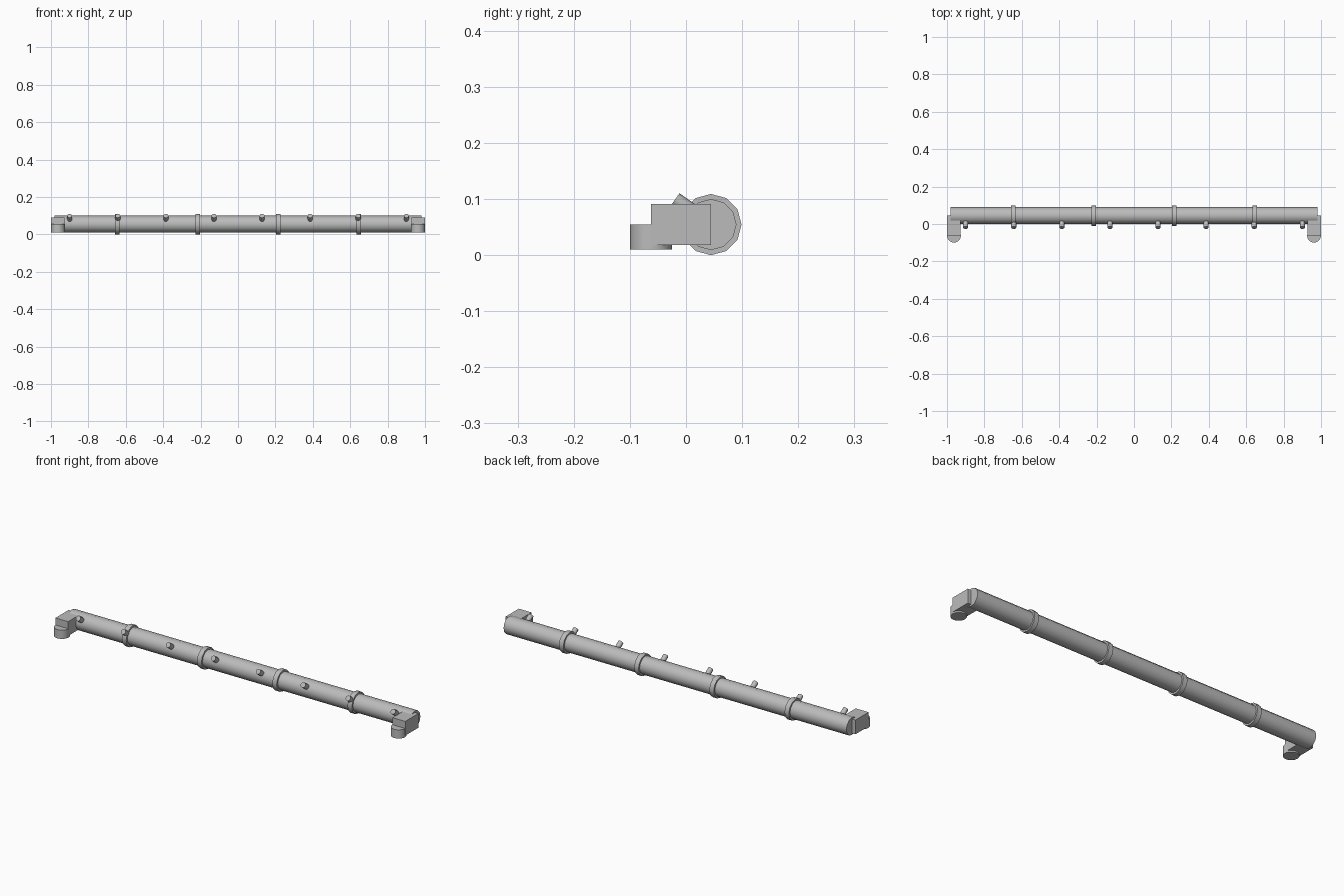
import bpy, bmesh, math
from mathutils import Matrix, Vector

if "Cube" in bpy.data.objects:
    bpy.data.objects.remove(bpy.data.objects["Cube"])

grey = bpy.data.materials.new("plain grey")
grey.diffuse_color = (0.5, 0.5, 0.5, 1)
grey.use_nodes = True
grey.node_tree.nodes["Principled BSDF"].inputs["Base Color"].default_value = grey.diffuse_color

CY, CZ = 0.0445, 0.0545  # pipe axis


def finish(name, bm):
    me = bpy.data.meshes.new(name)
    bm.to_mesh(me)
    bm.free()
    me.materials.append(grey)
    ob = bpy.data.objects.new(name, me)
    bpy.context.collection.objects.link(ob)
    bpy.ops.object.select_all(action='DESELECT')
    ob.select_set(True)
    bpy.context.view_layer.objects.active = ob
    bpy.ops.object.shade_smooth_by_angle(angle=math.radians(50))
    return ob


def rod(name, a, b, radius, sides):
    """Capped cylinder from point a to point b."""
    a, b = Vector(a), Vector(b)
    bm = bmesh.new()
    rot = (b - a).to_track_quat('Z', 'Y').to_matrix().to_4x4()
    bmesh.ops.create_cone(bm, cap_ends=True, segments=sides, radius1=radius,
                          radius2=radius, depth=(b - a).length,
                          matrix=Matrix.Translation((a + b) / 2) @ rot)
    return finish(name, bm)


def box(name, lo, hi):
    lo, hi = Vector(lo), Vector(hi)
    bm = bmesh.new()
    bmesh.ops.create_cube(bm, size=1, matrix=Matrix.Translation((lo + hi) / 2)
                          @ Matrix.Diagonal((*(hi - lo), 1)))
    return finish(name, bm)


# main pipe
rod("main_pipe", (-0.98, CY, CZ), (0.98, CY, CZ), 0.0455, 12)

# collar rings
for i in range(4):
    x = -0.645 + 0.43 * i
    rod("collar_ring", (x - 0.0125, CY, CZ), (x + 0.0125, CY, CZ), 0.0545, 12)

# nozzles, pointing forward and up
d = Vector((0, -math.cos(math.radians(35)), math.sin(math.radians(35))))
for i in range(8):
    c = Vector((-0.9 + 1.8 * i / 7, CY, CZ))
    rod("nozzle", c + d * 0.036, c + d * 0.078, 0.0135, 8)

# end brackets with round feet
for s in (-1, 1):
    xs = sorted((s * 0.927, s * 1.0))
    box("end_bracket", (xs[0], -0.0625, 0.018), (xs[1], CY, 0.0915))
    rod("bracket_foot", (s * 0.9625, -0.0625, 0.01),
        (s * 0.9625, -0.0625, 0.055), 0.0372, 16)
